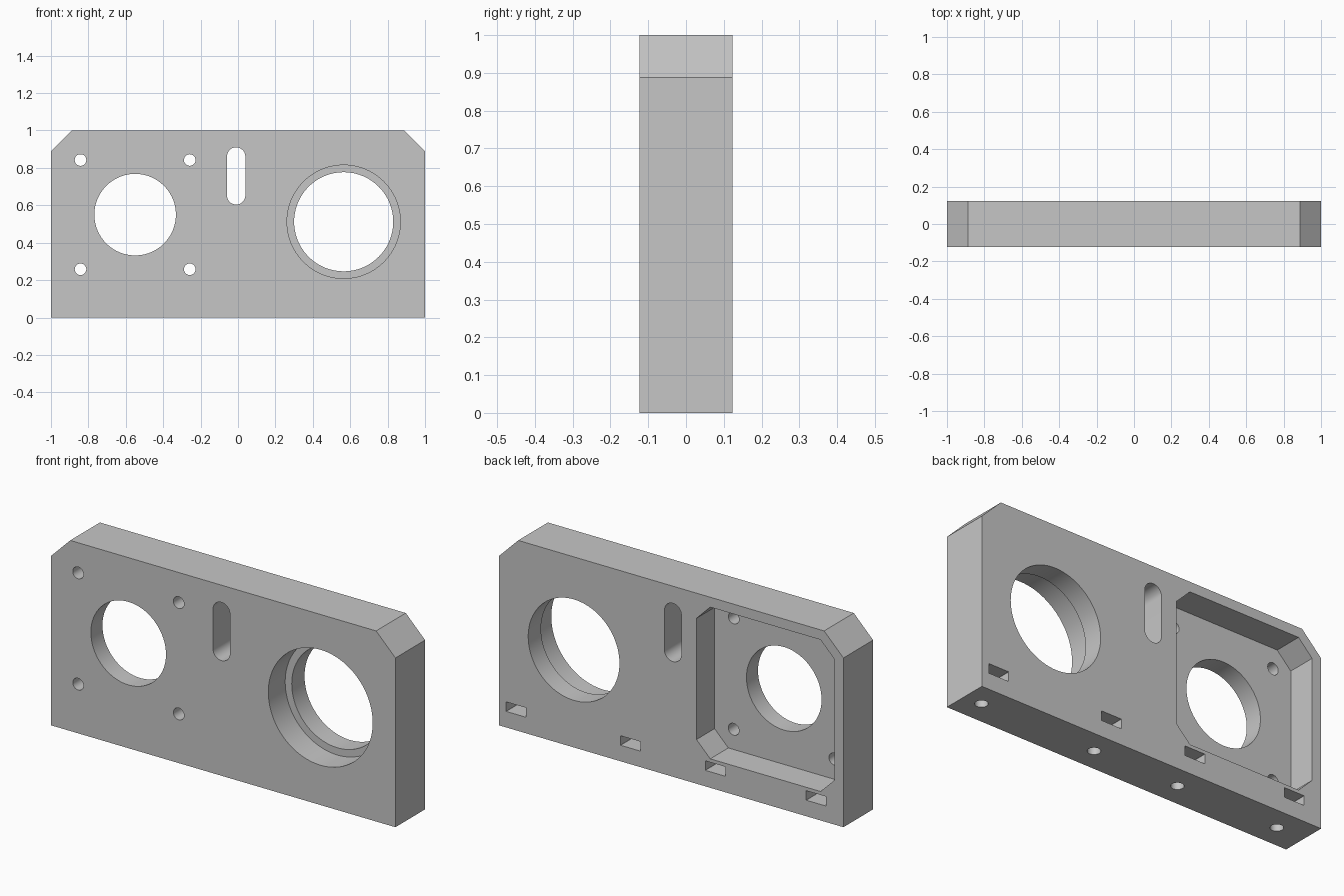
import bpy
import bmesh
from math import cos, sin, pi
from mathutils import Matrix

cube = bpy.data.objects.get("Cube")
if cube:
    bpy.data.objects.remove(cube, do_unlink=True)

HALF_T = 0.123          # half the plate thickness
OUT = HALF_T + 0.05     # overrun for cutters
SCREW_R = 0.031

grey = bpy.data.materials.new("machined_grey")
grey.use_nodes = True
grey.diffuse_color = (0.565, 0.565, 0.565, 1)
grey.node_tree.nodes["Principled BSDF"].inputs["Base Color"].default_value = grey.diffuse_color


def prism(name, profile, y0, y1):
    """Extrude an (x, z) profile from y0 to y1."""
    bm = bmesh.new()
    face = bm.faces.new([bm.verts.new((x, y0, z)) for x, z in profile])
    ext = bmesh.ops.extrude_face_region(bm, geom=[face])["geom"]
    verts = [g for g in ext if isinstance(g, bmesh.types.BMVert)]
    bmesh.ops.translate(bm, verts=verts, vec=(0, y1 - y0, 0))
    bmesh.ops.recalc_face_normals(bm, faces=bm.faces)
    mesh = bpy.data.meshes.new(name)
    bm.to_mesh(mesh)
    bm.free()
    mesh.materials.append(grey)
    obj = bpy.data.objects.new(name, mesh)
    bpy.context.collection.objects.link(obj)
    return obj


def slot(x, z, r, half=0.0, n=64):
    """Circle profile, stretched vertically by half into a slot."""
    pts = []
    for start, dz in ((0, half), (pi, -half)):
        for i in range(n // 2 + (1 if half else 0)):
            a = start + 2 * pi * i / n
            pts.append((x + r * cos(a), z + dz + r * sin(a)))
    return pts


def rect(x, z, hx, hz, c):
    """Rectangle profile with corners chamfered by c."""
    pts = []
    for sx, sz in ((1, 1), (-1, 1), (-1, -1), (1, -1)):
        a = (x + sx * hx, z + sz * (hz - c))
        b = (x + sx * (hx - c), z + sz * hz)
        pts += [a, b] if sx * sz > 0 else [b, a]
    return pts


# Plate with chamfered upper corners
plate = prism("mounting_plate",
              [(-1, 0), (1, 0), (1, 0.888), (0.888, 1), (-0.888, 1), (-1, 0.888)],
              -HALF_T, HALF_T)


def cut(cutter):
    cutter.hide_render = True
    mod = plate.modifiers.new("cut", "BOOLEAN")
    mod.operation = "DIFFERENCE"
    mod.solver = "EXACT"
    mod.object = cutter
    bpy.context.view_layer.objects.active = plate
    bpy.ops.object.modifier_apply(modifier=mod.name)
    bpy.data.objects.remove(cutter, do_unlink=True)


# Motor pocket in the back, its shaft opening and four screw holes
MX, MZ = -0.55, 0.55
cut(prism("motor_pocket", rect(MX + 0.003, MZ, 0.4, 0.398, 0.08), HALF_T - 0.15, OUT))
cut(prism("shaft_opening", slot(MX, MZ, 0.218, n=96), -OUT, OUT))
for sx in (-1, 1):
    for sz in (-1, 1):
        cut(prism("motor_screw_hole",
                  slot(MX + sx * 0.292, MZ + sz * 0.292, SCREW_R, n=32), -OUT, OUT))

# Stepped bearing bore, wide at the front
cut(prism("bearing_bore", slot(0.565, 0.512, 0.265, n=96), -OUT, OUT))
cut(prism("bearing_seat", slot(0.565, 0.512, 0.303, n=96), -OUT, -HALF_T + 0.14))

# Upright adjustment slot
cut(prism("adjustment_slot", slot(-0.01, 0.757, 0.049, 0.104), -OUT, OUT))

# Nut traps in the back with bolt holes rising from the base
for x in (0.9, 0.236, -0.256, -0.842):
    cut(prism("nut_trap", rect(x, 0.109, 0.058, 0.025, 0.0005), -0.058, OUT))
    bolt = prism("bolt_hole", slot(0, 0, SCREW_R, n=32), -0.05, 0.11)
    bolt.data.transform(Matrix.Translation((x, 0, 0)) @ Matrix.Rotation(pi / 2, 4, "X"))
    cut(bolt)

# Smooth bores with crisp edges
bpy.ops.object.select_all(action="DESELECT")
plate.select_set(True)
bpy.context.view_layer.objects.active = plate
bpy.ops.object.shade_smooth_by_angle(angle=pi / 6)
